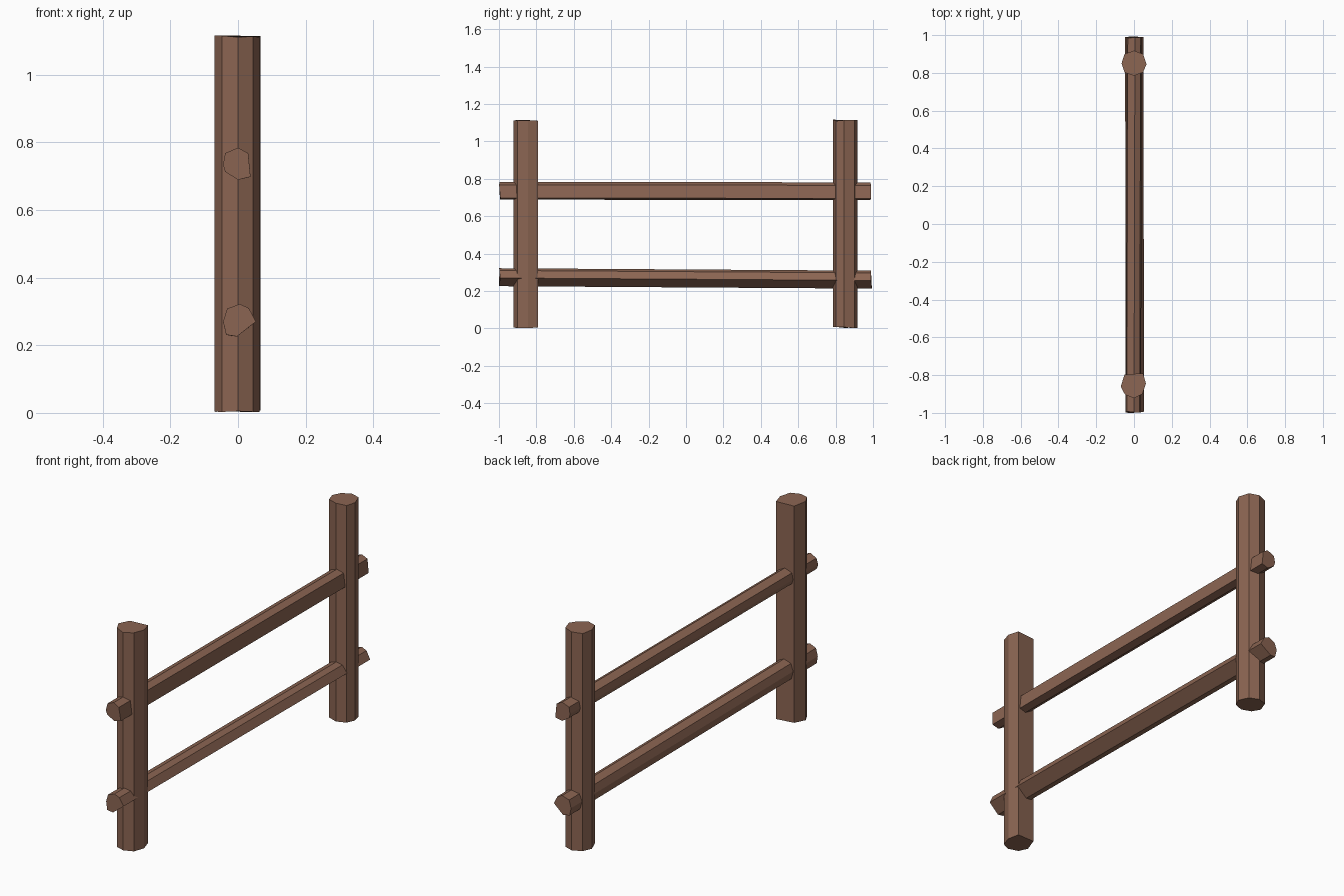
import bpy, bmesh, random
from mathutils import Vector

if "Cube" in bpy.data.objects:
    bpy.data.objects.remove(bpy.data.objects["Cube"])

random.seed(4)
wood = bpy.data.materials.new("wood")
wood.diffuse_color = (0.26, 0.13, 0.085, 1)
wood.use_nodes = True
wood.node_tree.nodes["Principled BSDF"].inputs["Base Color"].default_value = wood.diffuse_color


def log(name, profile, place, start, end, drift=(0, 0), jitter=0.004):
    """Rough-hewn log: an irregular profile swept from start to end."""
    bm = bmesh.new()
    rings = []
    for t, along in ((0, start), (1, end)):
        rings.append([bm.verts.new(place(u + drift[0] * t, v + drift[1] * t,
                                         along + random.uniform(-jitter, jitter)))
                      for u, v in profile])
    a, b = rings
    n = len(profile)
    for i in range(n):
        j = (i + 1) % n
        bm.faces.new((a[i], a[j], b[j], b[i]))
    bm.faces.new(a)
    bm.faces.new(b)
    bmesh.ops.recalc_face_normals(bm, faces=bm.faces)
    mesh = bpy.data.meshes.new(name)
    bm.to_mesh(mesh)
    bm.free()
    mesh.materials.append(wood)
    obj = bpy.data.objects.new(name, mesh)
    bpy.context.collection.objects.link(obj)


def upright(u, v, w):
    return Vector((u, v, w))


def lengthwise(u, v, w):
    return Vector((u, w, v))


# Posts: profiles in x, y
log("front_post", [(-0.07, -0.86), (-0.048, -0.903), (0, -0.922), (0.045, -0.9),
                   (0.063, -0.845), (0.048, -0.79), (-0.05, -0.797)],
    upright, 0.006, 1.113)
log("back_post", [(-0.066, 0.85), (-0.05, 0.802), (0, 0.785), (0.048, 0.803),
                  (0.066, 0.845), (0.048, 0.9), (0, 0.918), (-0.05, 0.9)],
    upright, 0.005, 1.113)

# Rails: profiles in x, z
log("upper_rail", [(0, 0.784), (0.03, 0.768), (0.037, 0.698), (0, 0.689),
                   (-0.038, 0.713), (-0.044, 0.734), (-0.038, 0.768)],
    lengthwise, -0.996, 0.986, drift=(0.005, -0.003))
log("lower_rail", [(0.005, 0.322), (0.032, 0.31), (0.053, 0.27), (-0.003, 0.226),
                   (-0.035, 0.231), (-0.044, 0.27), (-0.032, 0.308)],
    lengthwise, -0.996, 0.99, drift=(-0.003, -0.013))
